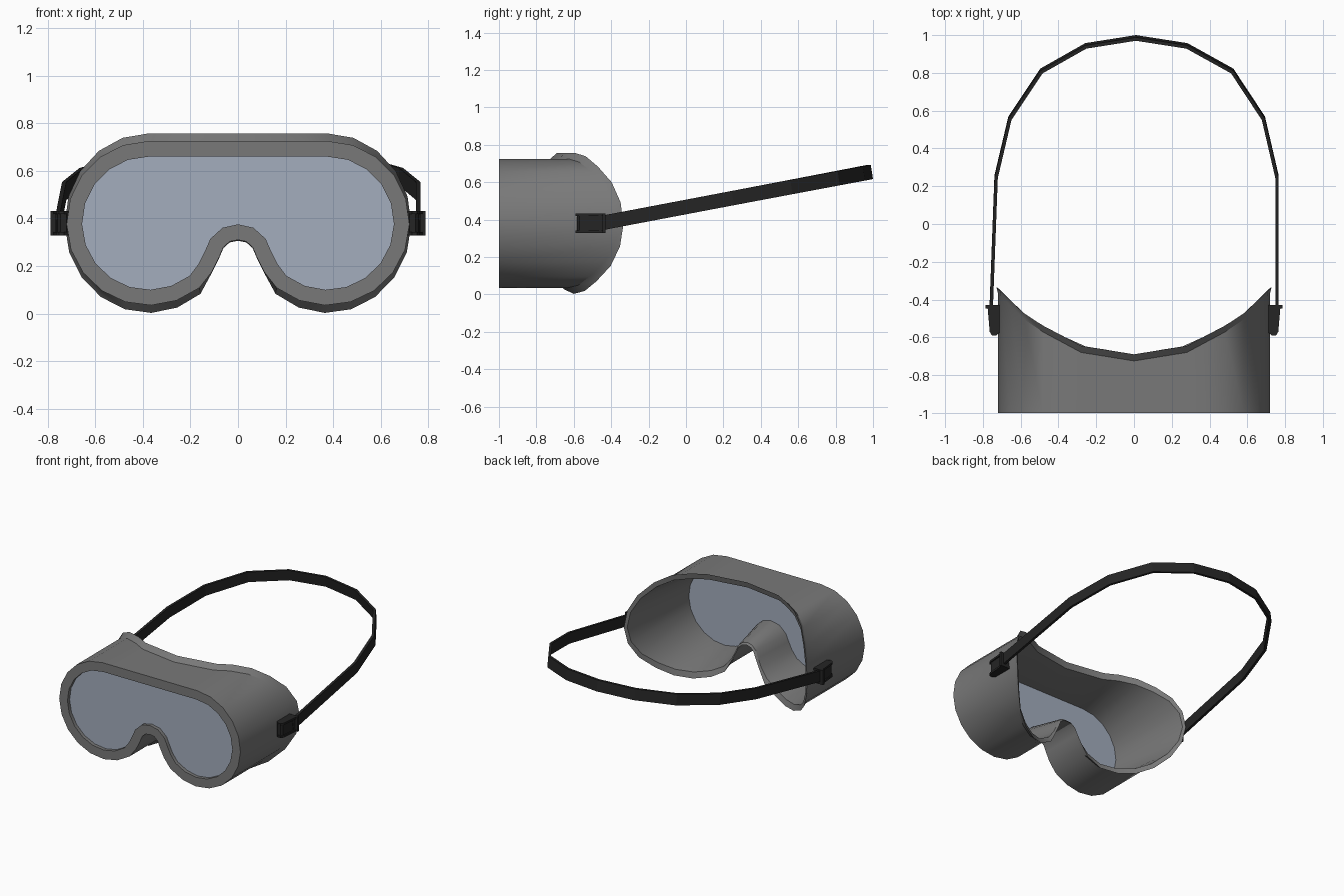
import bpy, bmesh
from math import sin, cos, radians, hypot

if "Cube" in bpy.data.objects:
    bpy.data.objects.remove(bpy.data.objects["Cube"])


def material(name, col):
    m = bpy.data.materials.new(name)
    m.diffuse_color = (*col, 1)
    m.use_nodes = True
    m.node_tree.nodes["Principled BSDF"].inputs["Base Color"].default_value = m.diffuse_color
    return m


GREY = material("frame_grey", (0.19, 0.19, 0.19))
BLUE = material("lens_blue", (0.37, 0.42, 0.51))
BLACK = material("strap_black", (0.018, 0.018, 0.018))


def loft(name, rings, mat, closed=False, smooth=False):
    """Skin a list of equal closed rings; cap the ends unless the loft is closed."""
    bm = bmesh.new()
    vs = [[bm.verts.new(p) for p in r] for r in rings]
    n = len(rings[0])
    pairs = list(zip(vs, vs[1:])) + ([(vs[-1], vs[0])] if closed else [])
    for a, b in pairs:
        for i in range(n):
            j = (i + 1) % n
            bm.faces.new((a[i], a[j], b[j], b[i]))
    if not closed:
        bm.faces.new(vs[0])
        bm.faces.new(vs[-1])
    bmesh.ops.recalc_face_normals(bm, faces=bm.faces)
    me = bpy.data.meshes.new(name)
    bm.to_mesh(me)
    bm.free()
    me.materials.append(mat)
    ob = bpy.data.objects.new(name, me)
    bpy.context.collection.objects.link(ob)
    if smooth:
        bpy.ops.object.select_all(action='DESELECT')
        ob.select_set(True)
        bpy.context.view_layer.objects.active = ob
        bpy.ops.object.shade_smooth_by_angle(angle=radians(30))
    return ob


# Front outline: nose notch, round cheek, flat top, mirrored
half = [(0.035, 0.303), (0.062, 0.278), (0.08, 0.235), (0.11, 0.175)]
for i in range(13):
    a = radians(-128 + 218 * i / 12)
    half.append((0.375 + 0.345 * cos(a), 0.38 + 0.345 * sin(a)))
half.append((0.28, 0.725))
outline = [(0, 0.31)] + half + [(0, 0.725)] + [(-x, z) for x, z in reversed(half)]
N = len(outline)


def normal(i):
    (x0, z0), (x1, z1) = outline[i - 1], outline[(i + 1) % N]
    d = hypot(x1 - x0, z1 - z0)
    return (z1 - z0) / d, -(x1 - x0) / d


def back(x):
    """Face-side edge curve, deeper in the middle."""
    pts = [(0, -0.69), (0.28, -0.645), (0.55, -0.5), (0.74, -0.315)]
    x = abs(x)
    for (xa, ya), (xb, yb) in zip(pts, pts[1:]):
        if x <= xb:
            return ya + (yb - ya) * (x - xa) / (xb - xa)
    return pts[-1][1]


def ring(off, y=None, dy=0.0):
    out = []
    for i, (x, z) in enumerate(outline):
        nx, nz = normal(i)
        out.append((x + nx * off, back(x) + dy if y is None else y, z + nz * off))
    return out


def flange(off):
    """Rim flares up and down, hardly sideways, and not at the nose."""
    out = []
    for i, (x, z) in enumerate(outline):
        nx, nz = normal(i)
        w = off if abs(x) > 0.15 or z > 0.5 else 0.004
        out.append((x + nx * w * 0.25, back(x), z + nz * w))
    return out


# Goggle body: front border, outer wall, flared rim, inner wall
loft("goggle_frame", [
    ring(-0.065, -0.965), ring(-0.065, -1.0), ring(0, -1.0),
    ring(0, dy=-0.035), flange(0.032), ring(-0.01, dy=-0.012),
], GREY, closed=True, smooth=True)

# Lens set back in the opening
loft("lens", [ring(-0.063, -0.975), ring(-0.063, -0.967)], BLUE)


# Strap clips on both sides
def prism(name, profile, z0, z1, s):
    return loft(name, [[(s * x, y, z) for x, y in profile] for z in (z0, z1)], BLACK)


def rect(x0, x1, y0, y1):
    return [(x0, y0), (x1, y0), (x1, y1), (x0, y1)]


body = [(0.705, -0.43), (0.705, -0.565), (0.72, -0.583), (0.745, -0.583),
        (0.757, -0.57), (0.766, -0.43)]
rail = [(0.712, -0.43), (0.712, -0.575), (0.73, -0.59), (0.752, -0.59),
        (0.764, -0.57), (0.776, -0.43)]
for s, side in ((1, "right"), (-1, "left")):
    prism("clip_body_" + side, body, 0.34, 0.42, s)
    prism("clip_rail_low_" + side, rail, 0.328, 0.342, s)
    prism("clip_rail_high_" + side, rail, 0.418, 0.432, s)
    prism("clip_plate_" + side, rect(0.705, 0.787, -0.447, -0.43), 0.328, 0.432, s)

# Head strap: flat band swept round the back, rising to the rear
path = [(0.757, -0.47), (0.757, 0.25), (0.685, 0.56), (0.52, 0.81), (0.28, 0.943),
        (0.01, 0.985), (-0.255, 0.943), (-0.49, 0.81), (-0.657, 0.56),
        (-0.73, 0.25), (-0.757, -0.47)]
sections = []
for i, (x, y) in enumerate(path):
    (xa, ya), (xb, yb) = path[max(i - 1, 0)], path[min(i + 1, len(path) - 1)]
    d = hypot(xb - xa, yb - ya)
    nx, ny = (yb - ya) / d * 0.009, -(xb - xa) / d * 0.009
    zc = 0.382 + 0.19 * (y + 0.45)
    sections.append([(x + k * nx, y + k * ny - h * 0.006, zc + h * 0.038)
                     for k, h in ((1, -1), (1, 1), (-1, 1), (-1, -1))])
loft("head_strap", sections, BLACK)
